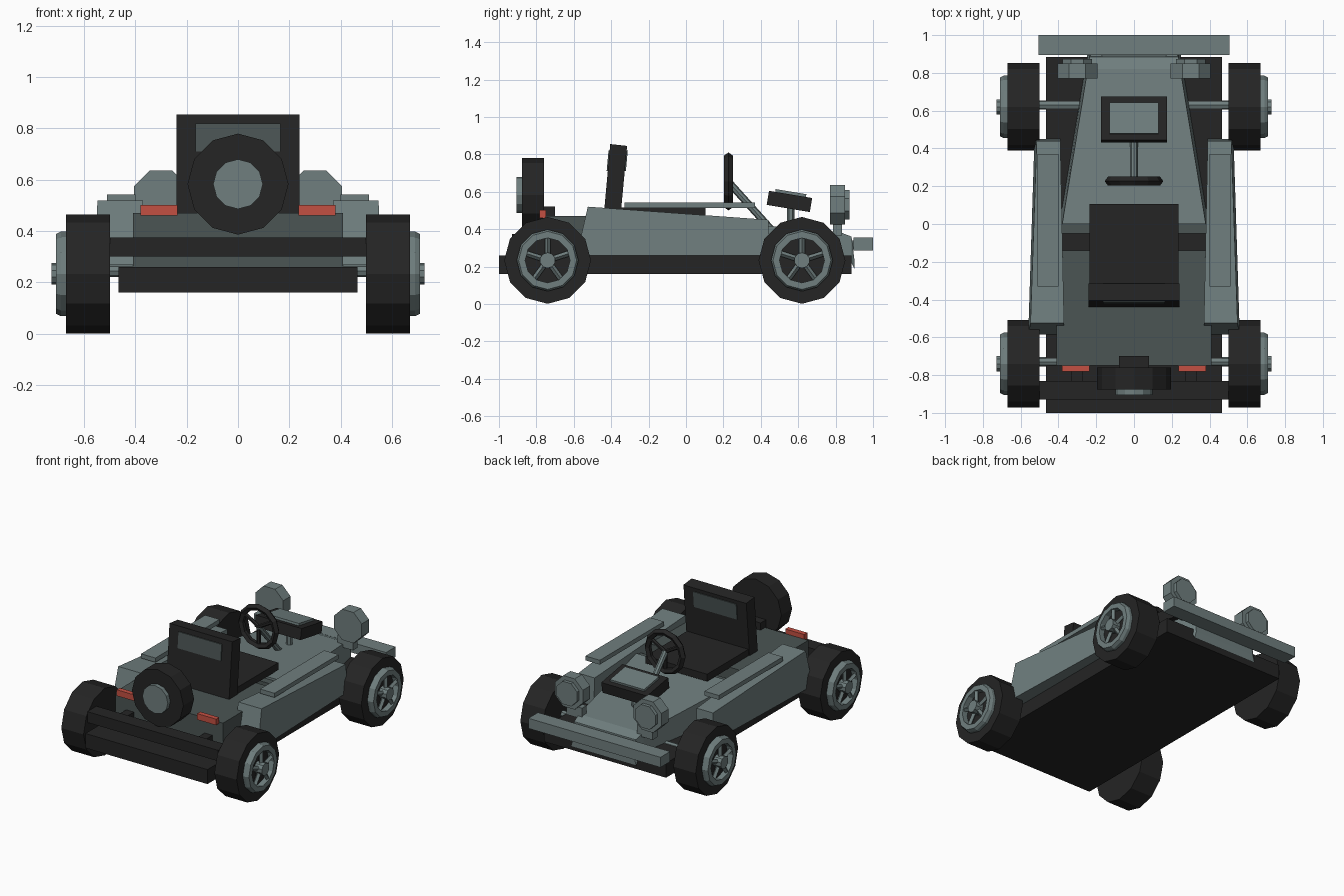
import bpy, bmesh, math
from mathutils import Matrix, Vector

if "Cube" in bpy.data.objects:
    bpy.data.objects.remove(bpy.data.objects["Cube"])


def mat(name, c):
    m = bpy.data.materials.new(name)
    m.diffuse_color = (*c, 1)
    m.use_nodes = True
    m.node_tree.nodes["Principled BSDF"].inputs["Base Color"].default_value = m.diffuse_color
    return m


GREY = mat("grey_green", (0.16, 0.21, 0.21))
DARK = mat("dark_grey_green", (0.07, 0.09, 0.088))
BLACK = mat("black", (0.018, 0.018, 0.018))
RED = mat("tail_red", (0.55, 0.08, 0.055))


def finish(name, bm, m):
    bmesh.ops.recalc_face_normals(bm, faces=bm.faces)
    me = bpy.data.meshes.new(name)
    bm.to_mesh(me)
    bm.free()
    me.materials.append(m)
    ob = bpy.data.objects.new(name, me)
    bpy.context.collection.objects.link(ob)
    return ob


def loft(name, sections, m):
    """Skin a row of closed cross-sections and cap both ends."""
    bm = bmesh.new()
    rings = [[bm.verts.new(p) for p in s] for s in sections]
    n = len(rings[0])
    for a, b in zip(rings, rings[1:]):
        for i in range(n):
            j = (i + 1) % n
            bm.faces.new((a[i], a[j], b[j], b[i]))
    bm.faces.new(rings[0])
    bm.faces.new(rings[-1])
    return finish(name, bm, m)


def box(name, x0, x1, y0, y1, z0, z1, m):
    return loft(name, [[(x0, y, z0), (x1, y, z0), (x1, y, z1), (x0, y, z1)] for y in (y0, y1)], m)


def extrude_x(name, profile, x0, x1, m):
    return loft(name, [[(x, y, z) for y, z in profile] for x in (x0, x1)], m)


def lathe(name, center, axis, profile, n, m, turn=0.0, closed=False):
    """Revolve (radius, offset) pairs about the x or y axis."""
    bm = bmesh.new()
    rings = []
    for r, o in profile:
        ring = []
        for i in range(n):
            a = turn + 2 * math.pi * i / n
            s, c = r * math.sin(a), r * math.cos(a)
            p = (o, s, c) if axis == "x" else (s, o, c)
            ring.append(bm.verts.new(Vector(center) + Vector(p)))
        rings.append(ring)
    pairs = list(zip(rings, rings[1:]))
    if closed:
        pairs.append((rings[-1], rings[0]))
    else:
        bm.faces.new(rings[0])
        bm.faces.new(rings[-1])
    for a, b in pairs:
        for i in range(n):
            j = (i + 1) % n
            bm.faces.new((a[i], a[j], b[j], b[i]))
    return finish(name, bm, m)


def rod(name, p, q, r, m, n=8):
    p, q = Vector(p), Vector(q)
    d = q - p
    rot = d.to_track_quat("Z", "Y").to_matrix().to_4x4()
    bm = bmesh.new()
    bmesh.ops.create_cone(bm, cap_ends=True, segments=n, radius1=r, radius2=r, depth=d.length,
                          matrix=Matrix.Translation((p + q) / 2) @ rot)
    return finish(name, bm, m)


# Floor pan
box("chassis", -0.467, 0.467, -1.0, 0.885, 0.16, 0.26, BLACK)

# Rear deck and tapering bonnet with sloped nose
box("rear_deck", -0.41, 0.41, -0.75, -0.14, 0.26, 0.47, DARK)


def bonnet_section(y, w, z0, z1):
    return [(-w - 0.015, y, z0), (w + 0.015, y, z0), (w, y, z1), (-w, y, z1)]


loft("bonnet", [bonnet_section(0.0, 0.38, 0.25, 0.455), bonnet_section(0.82, 0.245, 0.25, 0.385),
                bonnet_section(0.885, 0.235, 0.22, 0.36), bonnet_section(0.9, 0.235, 0.19, 0.24)], GREY)
box("bonnet_back_sill", -0.38, 0.38, -0.05, 0.0, 0.26, 0.44, DARK)

# Bumpers
box("front_bumper", -0.505, 0.505, 0.895, 1.0, 0.285, 0.355, GREY)
box("rear_bumper", -0.5, 0.5, -0.93, -0.83, 0.30, 0.375, BLACK)
for s in (-1, 1):
    box("rear_bumper_bracket", s * 0.3 - 0.03, s * 0.3 + 0.03, -0.84, -0.74, 0.31, 0.365, BLACK)
    box("front_bumper_bracket", s * 0.2 - 0.03, s * 0.2 + 0.03, 0.86, 0.9, 0.29, 0.34, GREY)

# Seat
box("seat_cushion", -0.235, 0.235, -0.38, 0.105, 0.465, 0.515, BLACK)
extrude_x("seat_back", [(-0.44, 0.47), (-0.35, 0.47), (-0.315, 0.845), (-0.405, 0.855)],
          -0.24, 0.24, BLACK)


def seat_y(z, front):
    return (-0.35 + 0.0933 * (z - 0.47)) if front else (-0.44 + 0.0909 * (z - 0.47))


for front in (True, False):
    e = 0.006 if front else -0.006
    a, b = seat_y(0.71, front), seat_y(0.82, front)
    extrude_x("seat_back_panel", [(a - e, 0.71), (a + e, 0.71), (b + e, 0.82), (b - e, 0.82)],
              -0.165, 0.165, DARK)

# Steering wheel: rim, spokes and column
lathe("steering_rim", (0, 0.227, 0.655), "y",
      [(0.155, 0), (0.138, 0.024), (0.115, 0.012), (0.115, -0.012), (0.138, -0.024)],
      12, BLACK, closed=True)
for k in range(3):
    a = math.radians(180 + 120 * k)
    rod("steering_spoke", (0, 0.227, 0.655),
        (0.125 * math.sin(a), 0.227, 0.655 + 0.125 * math.cos(a)), 0.013, BLACK, 6)
rod("steering_column", (0, 0.225, 0.655), (0, 0.49, 0.36), 0.02, GREY)


# Tilted instrument box with a raised plate
def tilted(name, w, half_y, z0, z1, m):
    t = math.radians(-9.5)
    pts = [(-half_y, z0), (half_y, z0), (half_y, z1), (-half_y, z1)]
    extrude_x(name, [(0.553 + y * math.cos(t) - z * math.sin(t),
                      0.548 + y * math.sin(t) + z * math.cos(t)) for y, z in pts], -w, w, m)


tilted("instrument_box", 0.175, 0.117, -0.038, 0.038, BLACK)
tilted("instrument_plate", 0.13, 0.083, 0.03, 0.053, GREY)
rod("instrument_stand", (0, 0.56, 0.40), (0, 0.56, 0.53), 0.02, GREY, 6)

# Spare wheel
lathe("spare_tyre", (0, 0, 0.583), "y", [(0.197, -0.877), (0.197, -0.76)], 12, BLACK)
lathe("spare_hub", (0, 0, 0.583), "y", [(0.097, -0.905), (0.097, -0.87)], 12, GREY)
box("spare_mount", -0.08, 0.08, -0.77, -0.70, 0.45, 0.52, BLACK)

for s in (-1, 1):
    # Side pods, wider at the back
    def pod_section(y, yt, xi, xo, zt):
        return [(s * xi, y, 0.26), (s * (xo + 0.012), y, 0.26), (s * xo, yt, zt), (s * xi, yt, zt)]

    loft("side_pod", [pod_section(-0.585, -0.525, 0.37, 0.548, 0.52),
                      pod_section(0.45, 0.44, 0.39, 0.515, 0.45)], GREY)
    box("side_rail", s * 0.455 - 0.055, s * 0.455 + 0.055, -0.33, 0.37, 0.513, 0.543, GREY)
    # Tail lamps
    box("tail_lamp", s * 0.3075 - 0.0725, s * 0.3075 + 0.0725, -0.782, -0.748, 0.46, 0.502, RED)
    # Headlamps with lens and stand
    t = math.pi / 8
    lathe("headlamp", (s * 0.3, 0, 0.53), "y", [(0.115, 0.77), (0.115, 0.85)], 8, GREY, t)
    lathe("headlamp_lens", (s * 0.3, 0, 0.53), "y", [(0.085, 0.84), (0.085, 0.873)], 8, GREY, t)
    box("headlamp_stand", s * 0.27 - 0.06, s * 0.27 + 0.06, 0.785, 0.835, 0.365, 0.44, GREY)

    # Wheels: tyre, rim ring, five spokes, hub and axle
    for y in (0.62, -0.74):
        c = (0, y, 0.233)
        lathe("tyre", c, "x", [(0.232, s * 0.5), (0.232, s * 0.67)], 12, BLACK)
        lathe("wheel_rim", c, "x", [(0.165, s * 0.66), (0.165, s * 0.69), (0.155, s * 0.71),
                                    (0.12, s * 0.71), (0.12, s * 0.66)], 12, GREY, closed=True)
        for k in range(5):
            a = 2 * math.pi * k / 5
            rod("wheel_spoke", (s * 0.693, y, 0.233),
                (s * 0.693, y + 0.13 * math.sin(a), 0.233 + 0.13 * math.cos(a)), 0.015, GREY, 4)
        lathe("wheel_hub", c, "x", [(0.042, s * 0.66), (0.042, s * 0.728)], 10, GREY)
        rod("axle", (s * 0.28, y + 0.01, 0.245), (s * 0.51, y + 0.01, 0.245), 0.025, GREY)
